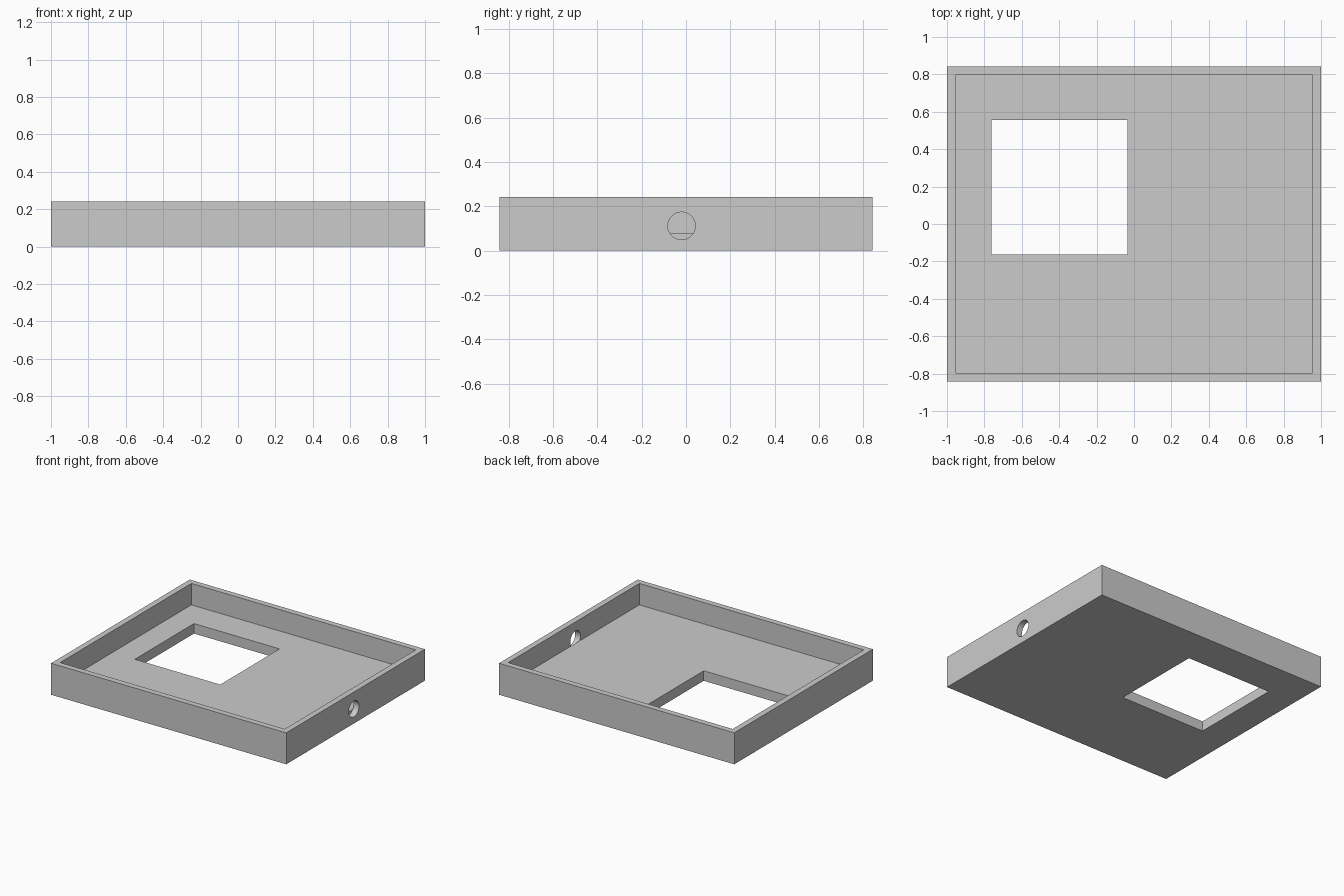
import bpy
import math

cube = bpy.data.objects.get("Cube")
if cube:
    bpy.data.objects.remove(cube, do_unlink=True)

HALF_X, HALF_Y, HEIGHT = 1.0, 0.842, 0.242
WALL, FLOOR = 0.0455, 0.077

grey = bpy.data.materials.new("plain grey")
grey.use_nodes = True
colour = (0.6, 0.6, 0.6, 1)
grey.diffuse_color = colour
grey.node_tree.nodes["Principled BSDF"].inputs["Base Color"].default_value = colour


def box(name, low, high):
    """Box between two opposite corners."""
    centre = [(a + b) / 2 for a, b in zip(low, high)]
    bpy.ops.mesh.primitive_cube_add(size=1, location=centre)
    obj = bpy.context.object
    obj.name = name
    obj.scale = [b - a for a, b in zip(low, high)]
    bpy.ops.object.transform_apply(location=True, rotation=True, scale=True)
    obj.data.materials.append(grey)
    return obj


def cut(target, cutter):
    """Subtract the cutter, then discard it."""
    cutter.hide_render = True
    mod = target.modifiers.new("cut", "BOOLEAN")
    mod.operation = "DIFFERENCE"
    mod.solver = "EXACT"
    mod.object = cutter
    bpy.ops.object.select_all(action="DESELECT")
    target.select_set(True)
    bpy.context.view_layer.objects.active = target
    bpy.ops.object.modifier_apply(modifier=mod.name)
    bpy.data.objects.remove(cutter, do_unlink=True)


# Solid tray block
tray = box("tray", (-HALF_X, -HALF_Y, 0), (HALF_X, HALF_Y, HEIGHT))

# Open cavity above the floor
inner_x, inner_y = HALF_X - WALL, HALF_Y - WALL
cut(tray, box("cavity_cutter", (-inner_x, -inner_y, FLOOR), (inner_x, inner_y, 1)))

# Rectangular window through the floor
cut(tray, box("window_cutter", (-0.763, -0.164, -1), (-0.036, 0.555, 1)))

# Round cable port through the left wall only, dipping below floor level
depth = 0.2
bpy.ops.mesh.primitive_cylinder_add(
    vertices=48, radius=0.062, depth=depth,
    location=(inner_x + depth / 2, -0.02, 0.112), rotation=(0, math.pi / 2, 0))
port = bpy.context.object
port.name = "port_cutter"
port.data.materials.append(grey)
cut(tray, port)

bpy.ops.object.shade_smooth_by_angle(angle=math.radians(30))
